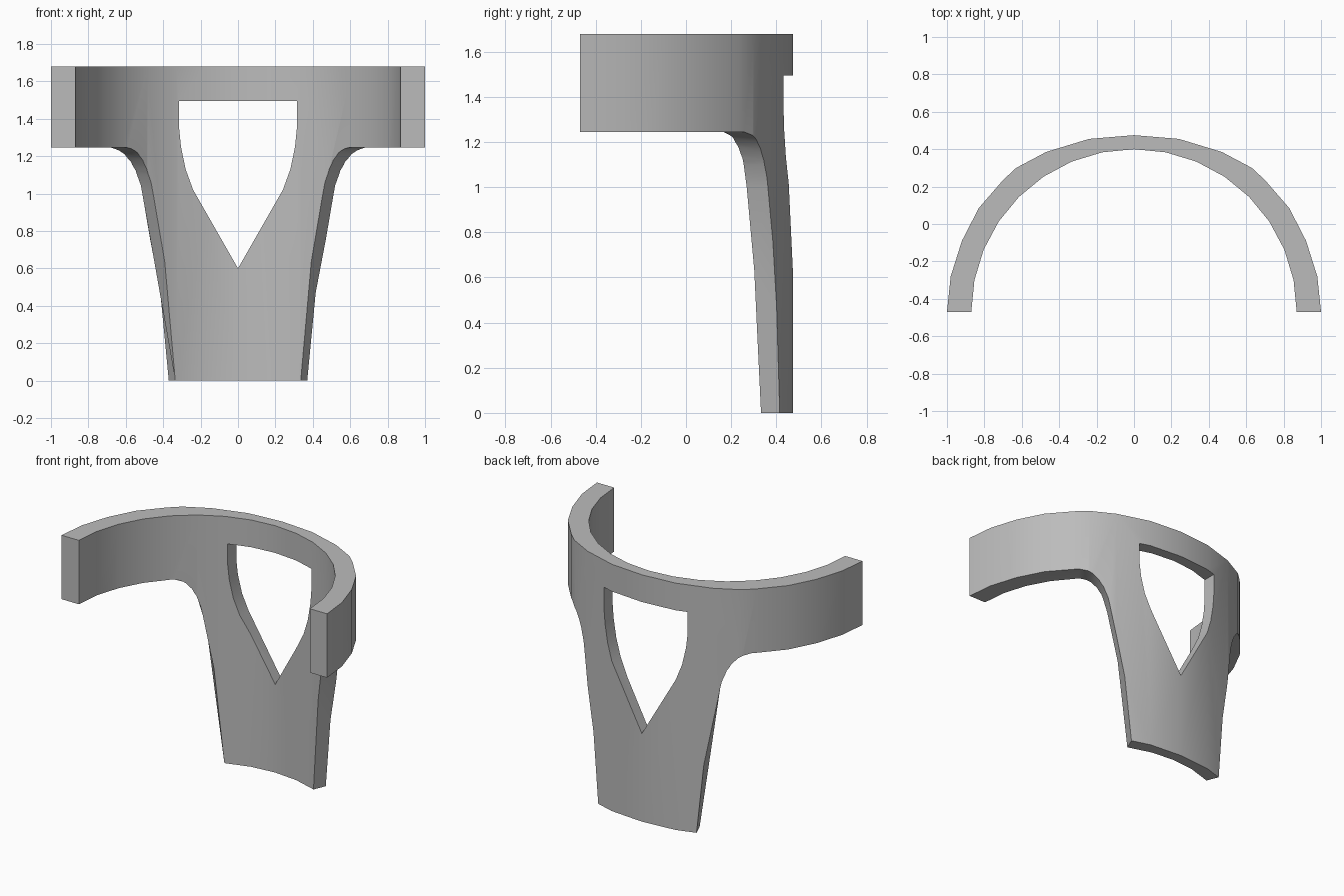
import bpy, bmesh, math

CENTRE_Y = -0.47
HEIGHT = 1.68

cube = bpy.data.objects.get("Cube")
if cube:
    bpy.data.objects.remove(cube, do_unlink=True)

grey = bpy.data.materials.new("plain grey")
grey.use_nodes = True
COLOUR = (0.5, 0.5, 0.5, 1)
grey.diffuse_color = COLOUR
grey.node_tree.nodes["Principled BSDF"].inputs["Base Color"].default_value = COLOUR


def loft(name, first, second):
    """Solid between two matching closed outlines."""
    bm = bmesh.new()
    a = [bm.verts.new(p) for p in first]
    b = [bm.verts.new(p) for p in second]
    bm.faces.new(a)
    bm.faces.new(b[::-1])
    for i in range(len(a)):
        j = (i + 1) % len(a)
        bm.faces.new((a[j], a[i], b[i], b[j]))
    bmesh.ops.recalc_face_normals(bm, faces=bm.faces[:])
    mesh = bpy.data.meshes.new(name)
    bm.to_mesh(mesh)
    bm.free()
    mesh.materials.append(grey)
    obj = bpy.data.objects.new(name, mesh)
    bpy.context.collection.objects.link(obj)
    return obj


def mirrored(half):
    """Complete an outline that starts on the centre line."""
    return half + [(-x, y) for x, y in reversed(half) if x > 0]


# Curved wall: faceted arch in plan, extruded to full height
outer = [(0, .475), (.24, .455), (.47, .385), (.63, .30), (.70, .235),
         (.83, .085), (.92, -.09), (.98, -.28), (1, CENTRE_Y)]
inner = [(.87 * math.sin(math.pi * i / 16), CENTRE_Y + .87 * math.cos(math.pi * i / 16))
         for i in range(9)]
plan = ([(-x, y) for x, y in outer[:0:-1]] + outer
        + inner[::-1] + [(-x, y) for x, y in inner[1:]])
bracket = loft("curved_bracket", [(x, y, 0) for x, y in plan],
               [(x, y, HEIGHT) for x, y in plan])

# Side cutters: radial cuts leave the tapered leg and its rounded shoulders
leg_edge = [(.398, -.1), (.418, 0), (.614, 1), (.66, 1.1), (.70, 1.15),
            (.755, 1.195), (.83, 1.23), (.93, 1.245)]
outline = [(math.atan(s), z) for s, z in leg_edge]
outline += [(1.25, 1.245), (1.8, 1.245), (1.8, -.1), (1.25, -.1)]


def radial(side, r):
    return [(side * r * math.sin(a), CENTRE_Y + r * math.cos(a), z) for a, z in outline]


cutters = [loft("side_cutter", radial(s, .65), radial(s, 1.25)) for s in (1, -1)]

# Window cutter: pointed at the bottom, flat at the top
window = mirrored([(0, .6), (.24, 1.02), (.28, 1.13), (.305, 1.25),
                   (.315, 1.35), (.315, 1.495)])
cutters.append(loft("window_cutter", [(x, .1, z) for x, z in window],
                    [(x, .7, z) for x, z in window]))

for cutter in cutters:
    cutter.hide_render = True
    mod = bracket.modifiers.new("cut", 'BOOLEAN')
    mod.operation = 'DIFFERENCE'
    mod.solver = 'EXACT'
    mod.object = cutter

# Bake the cuts, remove the cutters and shade
bpy.context.view_layer.update()
depsgraph = bpy.context.evaluated_depsgraph_get()
baked = bpy.data.meshes.new_from_object(bracket.evaluated_get(depsgraph))
bracket.modifiers.clear()
bracket.data = baked
for cutter in cutters:
    bpy.data.objects.remove(cutter, do_unlink=True)

bpy.ops.object.select_all(action='DESELECT')
bracket.select_set(True)
bpy.context.view_layer.objects.active = bracket
bpy.ops.object.shade_smooth_by_angle(angle=math.radians(30))
